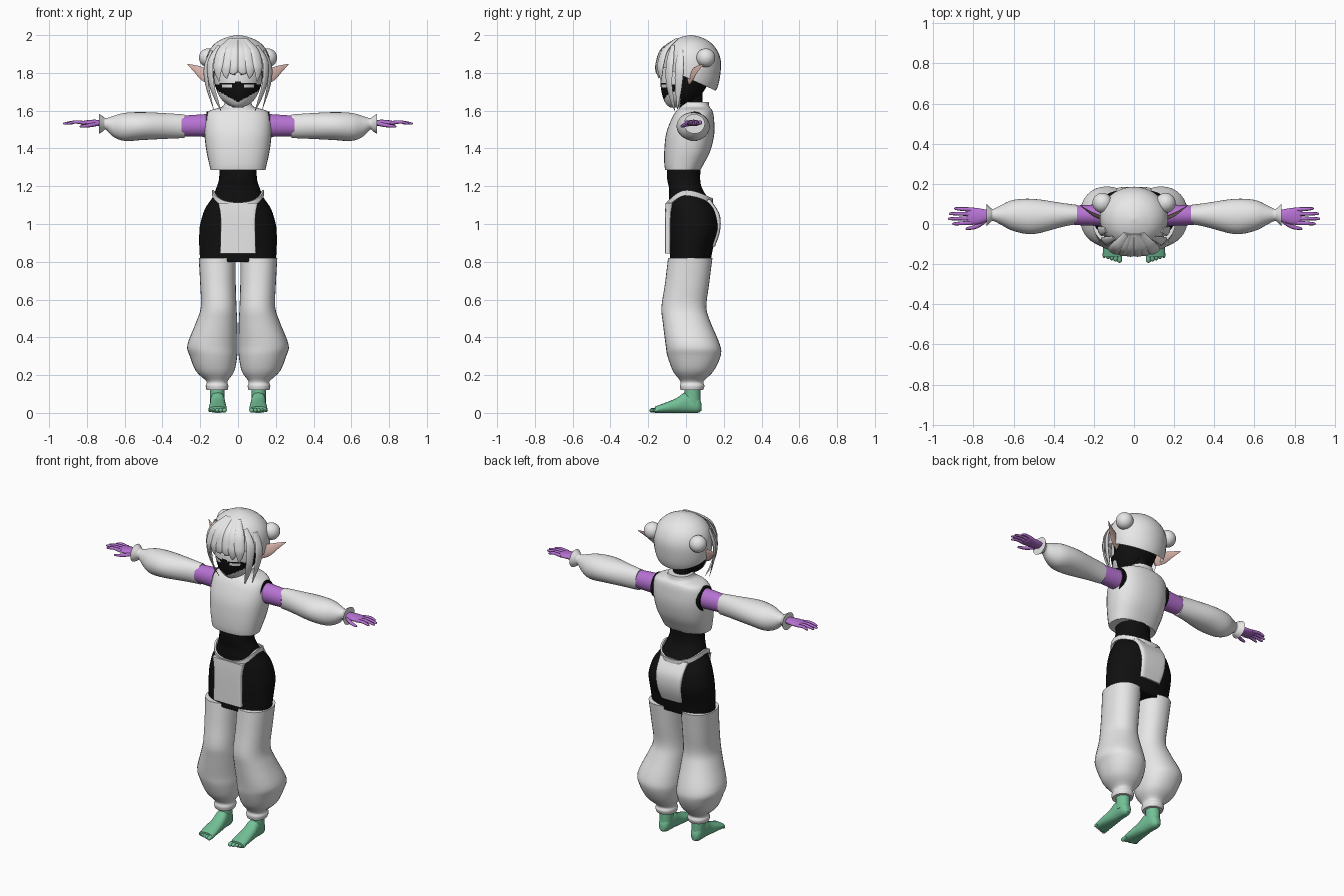
import bpy, bmesh, math
from mathutils import Vector

cube = bpy.data.objects.get("Cube")
if cube:
    bpy.data.objects.remove(cube, do_unlink=True)


def material(name, rgb):
    m = bpy.data.materials.new(name)
    m.use_nodes = True
    m.diffuse_color = (*rgb, 1)
    m.node_tree.nodes["Principled BSDF"].inputs["Base Color"].default_value = (*rgb, 1)
    return m


WHITE = material("white", (0.8, 0.8, 0.8))
BLACK = material("black", (0.005, 0.005, 0.005))
PURPLE = material("purple", (0.47, 0.17, 0.65))
GREEN = material("green", (0.17, 0.53, 0.31))
PINK = material("pink", (0.7, 0.46, 0.41))


def make(name, verts, faces, *mats):
    mesh = bpy.data.meshes.new(name)
    mesh.from_pydata([tuple(v) for v in verts], [], faces)
    bm = bmesh.new()
    bm.from_mesh(mesh)
    bmesh.ops.recalc_face_normals(bm, faces=bm.faces)
    bm.to_mesh(mesh)
    bm.free()
    for m in mats:
        mesh.materials.append(m)
    ob = bpy.data.objects.new(name, mesh)
    bpy.context.collection.objects.link(ob)
    bpy.ops.object.select_all(action="DESELECT")
    ob.select_set(True)
    bpy.context.view_layer.objects.active = ob
    bpy.ops.object.shade_smooth_by_angle(angle=math.radians(50))
    return ob


def spline(rows, steps):
    """Smooth rows of numbers with a Catmull-Rom curve."""
    rows = [Vector(r) for r in rows]
    out = []
    for i in range(len(rows) - 1):
        p0, p1, p2 = rows[max(i - 1, 0)], rows[i], rows[i + 1]
        p3 = rows[min(i + 2, len(rows) - 1)]
        for k in range(steps):
            t = k / steps
            out.append(p1 + (p2 - p0) * (t / 2) + (p0 * 2 - p1 * 5 + p2 * 4 - p3) * (t * t / 2)
                       + (p1 * 3 - p0 - p2 * 3 + p3) * (t ** 3 / 2))
    return out + [rows[-1]]


def skin(rings, n):
    """Faces that join equal rings, with both ends closed."""
    faces = [(r * n + i, r * n + (i + 1) % n, (r + 1) * n + (i + 1) % n, (r + 1) * n + i)
             for r in range(rings - 1) for i in range(n)]
    return faces + [tuple(range(n)), tuple(range((rings - 1) * n, rings * n))]


def rounded(a, power):
    c, s = math.cos(a), math.sin(a)
    return (math.copysign(abs(c) ** (2 / power), c), math.copysign(abs(s) ** (2 / power), s))


def loft(name, axis, rows, *mats, side=1, n=32, steps=4, power=2.0):
    """Rows hold: position on the axis, then the low and high limits of the other two axes."""
    verts, rings = [], spline(rows, steps)
    for t, a0, a1, b0, b1 in rings:
        for i in range(n):
            c, s = rounded(math.tau * i / n, power)
            a, b = (a0 + a1 + (a1 - a0) * c) / 2, (b0 + b1 + (b1 - b0) * s) / 2
            p = {"x": (t, a, b), "y": (a, t, b), "z": (a, b, t)}[axis]
            verts.append((p[0] * side, p[1], p[2]))
    return make(name, verts, skin(len(rings), n), *mats)


def even(rows):
    return [(z, -x, x, y0, y1) for z, x, y0, y1 in rows]


def strand(name, points, mat, flat=0.3, out=None, side=1, n=10):
    """Tapered strand through points of x, y, z and half width."""
    path, verts = spline(points, 5), []
    for i, p in enumerate(path):
        pos = p.xyz
        tan = (path[min(i + 1, len(path) - 1)].xyz - path[max(i - 1, 0)].xyz).normalized()
        outward = Vector(out) if out else pos - Vector((0, 0.03, 1.8))
        across = tan.cross(outward).normalized()
        up = across.cross(tan)
        for k in range(n):
            a = math.tau * k / n
            v = pos + across * p.w * math.cos(a) + up * p.w * flat * math.sin(a)
            verts.append((v.x * side, v.y, v.z))
    return make(name, verts, skin(len(path), n), mat)


# Torso
loft("shirt", "z", even([
    (1.285, .145, -.11, .075), (1.32, .153, -.115, .095), (1.39, .168, -.115, .13),
    (1.48, .178, -.105, .15), (1.56, .174, -.075, .148), (1.6, .15, -.05, .14),
    (1.62, .085, -.03, .125), (1.645, .07, -.025, .12)]), WHITE, power=2.4)
hip_rows = even([
    (.8, .2, -.085, .13), (.88, .205, -.085, .145), (.95, .205, -.09, .17),
    (1.0, .2, -.09, .176), (1.08, .175, -.09, .16), (1.14, .135, -.09, .115),
    (1.19, .115, -.09, .085), (1.24, .1, -.1, .075), (1.32, .1, -.1, .08)])
loft("hips_and_waist", "z", hip_rows, BLACK, power=2.2)
loft("neck", "z", even([(1.58, .05, -.015, .085), (1.74, .055, -.015, .09)]), BLACK)

# Belt that dips at front and back, and its two hanging panels
hip_curve = spline(hip_rows, 12)


def hip_at(z):
    return min(hip_curve, key=lambda r: abs(r[0] - z))


belt, count = [], 64
for i in range(count):
    c, s = rounded(math.tau * i / count, 2.2)
    z = 1.165 - (0.065 if s < 0 else 0.045) * s * s
    for dz, grow in ((-.014, .004), (.014, .004), (.014, .014), (-.014, .014)):
        _, x0, x1, y0, y1 = hip_at(z)
        belt.append(((x1 + grow) * c, (y0 + y1) / 2 + ((y1 - y0) / 2 + grow) * s, z + dz))
make("belt", belt, [(i * 4 + k, i * 4 + (k + 1) % 4, (i + 1) % count * 4 + (k + 1) % 4,
                     (i + 1) % count * 4 + k) for i in range(count) for k in range(4)], WHITE)
loft("front_panel", "z", [(.845, -.095, .095, -.112, -.082), (1.03, -.092, .092, -.112, -.08),
                          (1.11, -.105, .105, -.108, -.07)], WHITE, power=7, steps=3)
loft("back_panel", "z", [(z, -w, w, hip_at(z)[4] - .05, hip_at(z)[4] + .008) for z, w in
                         ((.88, .07), (.94, .08), (1.0, .085), (1.06, .09), (1.13, .095))],
     WHITE, power=6)

for s, word in ((1, "left"), (-1, "right")):
    # Arm and puffed sleeve
    loft(word + "_armhole", "x", [(.1, -.02, .11, 1.445, 1.595), (.168, -.02, .11, 1.445, 1.595)],
         BLACK, side=s)
    loft(word + "_upper_arm", "x", [(.12, -.012, .1, 1.46, 1.585), (.3, -.005, .092, 1.465, 1.573)],
         PURPLE, side=s)
    loft(word + "_sleeve", "x", [
        (.283, 0, .095, 1.455, 1.58), (.36, -.015, .105, 1.452, 1.585),
        (.5, -.05, .125, 1.445, 1.592), (.6, -.035, .12, 1.44, 1.588),
        (.66, -.005, .095, 1.462, 1.572), (.7, .015, .075, 1.5, 1.56),
        (.715, .008, .082, 1.49, 1.57), (.735, -.012, .1, 1.478, 1.582)], WHITE, side=s)

    # Hand
    loft(word + "_palm", "x", [(.71, .02, .065, 1.518, 1.55), (.77, 0, .078, 1.518, 1.552),
                               (.82, -.004, .082, 1.523, 1.546), (.835, .002, .076, 1.528, 1.542)],
         PURPLE, side=s, n=20)
    for i, reach in enumerate((.905, .925, .92, .895)):
        y = .006 + .022 * i
        strand(f"{word}_finger_{i + 1}", [
            (.81, y, 1.535, .011), (.86, y * 1.08 - .003, 1.54, .0095),
            (reach - .008, y * 1.15 - .006, 1.532, .007), (reach, y * 1.15 - .006, 1.53, .002)],
            PURPLE, flat=.9, out=(0, 0, 1), side=s, n=8)
    strand(word + "_thumb", [(.745, .015, 1.53, .012), (.785, -.012, 1.522, .011),
                             (.83, -.023, 1.517, .007), (.838, -.024, 1.517, .002)],
           PURPLE, flat=.9, out=(0, 0, 1), side=s, n=8)

    # Baggy trouser leg
    loft(word + "_trouser_leg", "z", [
        (.12, .055, .166, -.028, .09), (.143, .051, .171, -.033, .098),
        (.168, .055, .168, -.03, .094), (.22, .02, .222, -.068, .145),
        (.3, .004, .255, -.098, .183), (.36, .002, .268, -.108, .18),
        (.48, .004, .222, -.123, .13), (.56, .008, .197, -.13, .108),
        (.68, .012, .2, -.112, .122), (.82, .012, .208, -.095, .14)], WHITE, side=s, power=2.2)

    # Foot
    loft(word + "_ankle", "z", [(.04, .073, .147, -.01, .078), (.15, .07, .15, -.008, .075)],
         GREEN, side=s, n=20)
    loft(word + "_foot", "y", [
        (.082, .095, .125, .012, .05), (.06, .077, .143, 0, .09), (0, .07, .147, 0, .11),
        (-.05, .065, .15, 0, .078), (-.12, .06, .155, 0, .05), (-.165, .062, .153, 0, .034)],
        GREEN, side=s, n=24, power=2.3)
    for i in range(5):
        x, w = .072 + .019 * i, .0125 - .0008 * i
        strand(f"{word}_toe_{i + 1}", [(x, -.145, .017, w), (x, -.183 + .006 * i, .013, w),
                                       (x, -.193 + .006 * i, .012, .003)],
               GREEN, flat=.95, out=(0, 0, 1), side=s, n=8)

    # Pointed ear, hair bun and long side locks
    strand(word + "_ear", [(.13, .015, 1.775, .04), (.175, .035, 1.792, .036),
                           (.22, .06, 1.82, .02), (.267, .092, 1.846, .002)],
           PINK, flat=.2, out=(0, -1, 0), side=s)
    loft(word + "_hair_bun", "z", [
        (1.88 - .05 * math.cos(math.pi * k / 8), *(m + d * max(math.sin(math.pi * k / 8), .02)
         for m in (.157, .105) for d in (-.05, .05))) for k in range(9)],
        WHITE, side=s, n=24, steps=2)
    strand(word + "_front_lock", [(.1, -.07, 1.945, .012), (.145, -.085, 1.86, .024),
                                  (.142, -.09, 1.75, .021), (.115, -.075, 1.66, .014),
                                  (.09, -.06, 1.6, .002)], WHITE, side=s)
    strand(word + "_side_lock", [(.14, -.03, 1.92, .014), (.17, -.035, 1.83, .024),
                                 (.162, -.04, 1.73, .02), (.13, -.045, 1.61, .002)], WHITE, side=s)

    # Fringe
    for i, (x, low) in enumerate(((.022, 1.8), (.058, 1.77), (.095, 1.755))):
        y = -.15 * math.sqrt(1 - (x / .2) ** 2)
        strand(f"{word}_fringe_lock_{i + 1}", [
            (x * .4, -.05, 1.98, .014), (x * .9, y * .84, 1.92, .028),
            (x * 1.1, y - .002, 1.845, .029), (x * 1.12, y - .003, 1.8, .02),
            (x * 1.05, y, low, .002)], WHITE, flat=.35, side=s)

# Head with a winged dark mask on the face
head = loft("head", "z", even([
    (1.618, .025, -.085, -.02), (1.635, .06, -.105, .03), (1.67, .095, -.122, .07),
    (1.73, .12, -.134, .11), (1.8, .13, -.13, .14), (1.9, .12, -.1, .14),
    (1.96, .06, -.04, .09)]), WHITE, BLACK, n=96, steps=8)
for f in head.data.polygons:
    x, y, z = abs(f.center.x), f.center.y, f.center.z
    mask = 1.645 + x * .55 < z < 1.752 - .1 * x
    eye = .03 < x < .085 and 1.715 + .1 * x < z < 1.738
    f.material_index = int(y > -.03 or (mask and not eye))

# Hair cap, trimmed on a slope from forehead to nape
hair = loft("hair_cap", "z", even([
    (1.66, .11, -.09, .13), (1.72, .15, -.12, .165), (1.78, .167, -.125, .18),
    (1.86, .17, -.125, .185), (1.92, .152, -.112, .165), (1.965, .11, -.075, .125),
    (1.99, .055, -.025, .075), (2.0, .004, .022, .03)]), WHITE)
bm = bmesh.new()
bm.from_mesh(hair.data)
bmesh.ops.bisect_plane(bm, geom=bm.verts[:] + bm.edges[:] + bm.faces[:],
                       plane_co=(0, .17, 1.7), plane_no=(0, .45, 1), clear_inner=True)
bm.to_mesh(hair.data)
bm.free()
